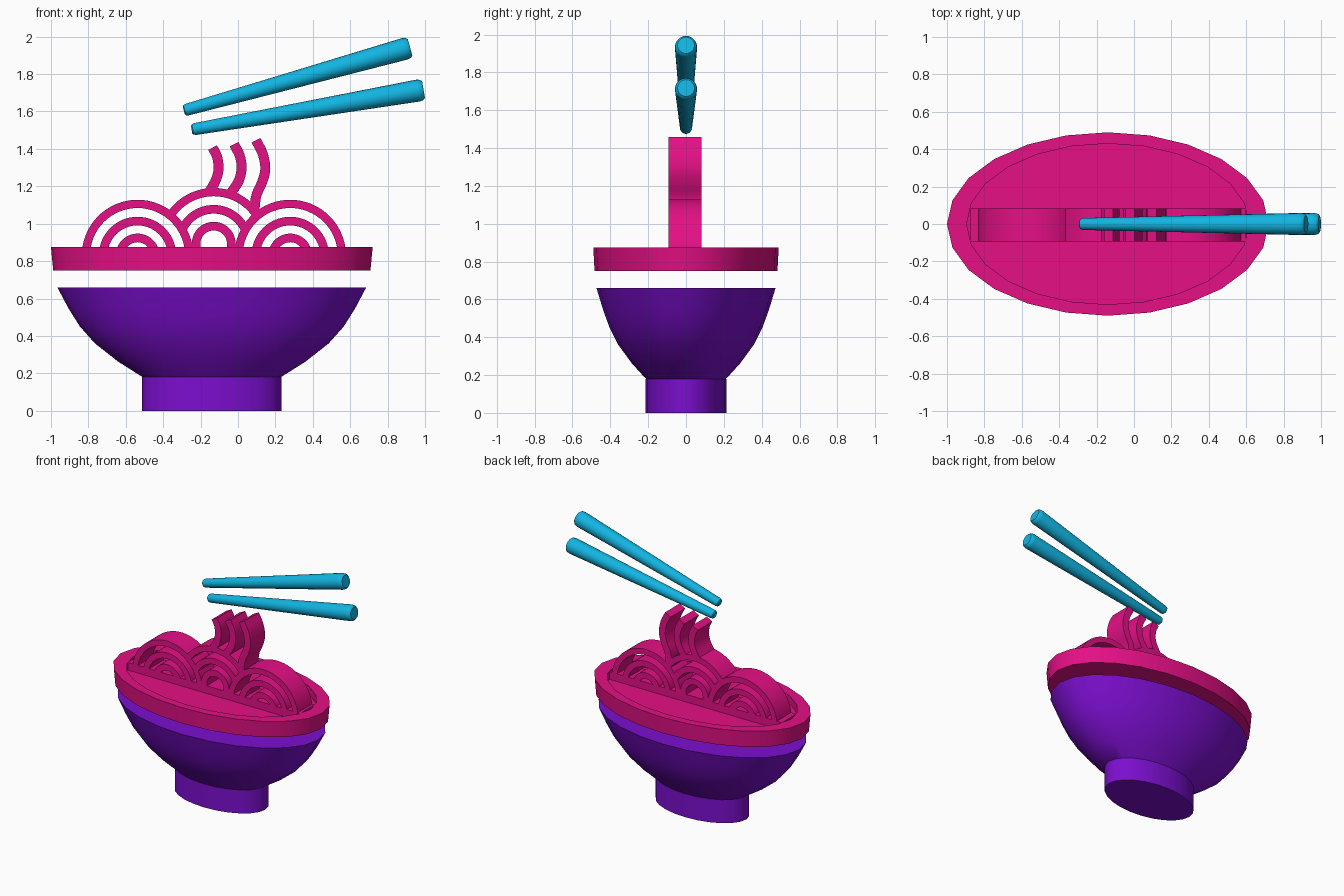
import bpy, bmesh, math
from mathutils import Vector

if "Cube" in bpy.data.objects:
    bpy.data.objects.remove(bpy.data.objects["Cube"])

CX = -0.14            # bowl centre
Y0, Y1 = -0.093, 0.083  # noodle depth


def material(name, col):
    m = bpy.data.materials.new(name)
    m.diffuse_color = (*col, 1)
    m.use_nodes = True
    m.node_tree.nodes["Principled BSDF"].inputs["Base Color"].default_value = m.diffuse_color
    return m


PINK = material("noodle_pink", (0.78, 0.005, 0.235))
PURPLE = material("bowl_purple", (0.2, 0.0045, 0.62))
CYAN = material("chopstick_cyan", (0.006, 0.46, 0.76))


def finish(bm, name, mat, angle=35):
    bmesh.ops.recalc_face_normals(bm, faces=bm.faces)
    me = bpy.data.meshes.new(name)
    bm.to_mesh(me)
    bm.free()
    me.materials.append(mat)
    ob = bpy.data.objects.new(name, me)
    bpy.context.collection.objects.link(ob)
    bpy.ops.object.select_all(action='DESELECT')
    ob.select_set(True)
    bpy.context.view_layer.objects.active = ob
    bpy.ops.object.shade_smooth_by_angle(angle=math.radians(angle))
    return ob


def lathe(name, profile, mat, sides=24, ys=1.0):
    """Closed turned solid from (radius, z) points, squashed along y."""
    bm = bmesh.new()
    rings = []
    for r, z in profile:
        rings.append([bm.verts.new((r * math.cos(a), r * ys * math.sin(a), z))
                      for a in (2 * math.pi * i / sides for i in range(sides))])
    for a, b in zip(rings, rings[1:]):
        for i in range(sides):
            j = (i + 1) % sides
            bm.faces.new((a[i], a[j], b[j], b[i]))
    bm.faces.new(rings[0])
    bm.faces.new(rings[-1])
    return finish(bm, name, mat)


def strip(name, pts, width):
    """Flat ribbon along (x, z) points, extruded through the noodle depth."""
    bm = bmesh.new()
    rows = []
    for i, p in enumerate(pts):
        t = (Vector(pts[min(i + 1, len(pts) - 1)]) - Vector(pts[max(i - 1, 0)])).normalized()
        n = Vector((-t.y, t.x)) * width / 2
        a, b = Vector(p) + n, Vector(p) - n
        rows.append([bm.verts.new((q.x, y, q.y))
                     for q, y in ((a, Y0), (a, Y1), (b, Y1), (b, Y0))])
    for r, s in zip(rows, rows[1:]):
        for i in range(4):
            j = (i + 1) % 4
            bm.faces.new((r[i], r[j], s[j], s[i]))
    bm.faces.new(rows[0])
    bm.faces.new(rows[-1])
    return finish(bm, name, PINK)


def smooth_path(p, n=5):
    """Catmull-Rom through the points."""
    p = [Vector(q) for q in p]
    p = [2 * p[0] - p[1]] + p + [2 * p[-1] - p[-2]]
    out = []
    for i in range(1, len(p) - 2):
        for k in range(n):
            t = k / n
            a, b, c, d = p[i - 1:i + 3]
            out.append(0.5 * (2 * b + (c - a) * t + (2 * a - 5 * b + 4 * c - d) * t * t
                              + (3 * b - a - 3 * c + d) * t ** 3))
    return out + [p[-2]]


# Foot, bowl and the recessed rim floating above it
foot = lathe("bowl_foot", [(0.372, 0), (0.372, 0.18)], PURPLE, ys=0.573)
bowl = lathe("bowl", [(0.37, 0.18), (0.50, 0.262), (0.625, 0.36), (0.705, 0.45),
                      (0.765, 0.545), (0.826, 0.66)], PURPLE, ys=0.573)
rim = lathe("rim", [(0.848, 0.75), (0.86, 0.875), (0.755, 0.875), (0.755, 0.815)],
            PINK, ys=0.57)
for ob in (foot, bowl, rim):
    ob.location.x = CX

# Slab under the noodles
bm = bmesh.new()
bmesh.ops.create_cube(bm, size=1)
for v in bm.verts:
    v.co = (CX + v.co.x * 1.47, (Y0 + Y1) / 2 + v.co.y * (Y1 - Y0), 0.842 + v.co.z * 0.064)
finish(bm, "noodle_base", PINK)

# Noodle coils: two full side groups, one middle group tucked behind them
SIDES = [Vector((-0.537, 0.83)), Vector((0.279, 0.83))]
MID = Vector((-0.13, 0.893))
RINGS = [(0.276, 0.044), (0.184, 0.046), (0.094, 0.046)]


def arc(c, r, steps=32):
    return [c + Vector((r * math.cos(a), r * math.sin(a)))
            for a in (math.pi * i / steps for i in range(steps + 1))]


for g, c in zip(("left", "right"), SIDES):
    for k, (r, w) in enumerate(RINGS):
        strip(f"{g}_coil_{k + 1}", arc(c, r), w)
for k, (r, w) in enumerate(RINGS):
    pts = arc(MID, r, 64)
    pts = [pts[0] - Vector((0, 0.05))] + pts + [pts[-1] - Vector((0, 0.05))]
    pts = [p for p in pts if all((p - s).length > 0.276 for s in SIDES)]
    strip(f"middle_coil_{k + 1}", pts, w)

# Lifted wavy strands
STRANDS = [
    [(-0.136, 1.407), (-0.112, 1.358), (-0.104, 1.294), (-0.118, 1.235), (-0.152, 1.172)],
    [(-0.021, 1.425), (0.009, 1.364), (0.019, 1.299), (0.004, 1.23), (-0.04, 1.16)],
    [(0.096, 1.446), (0.132, 1.374), (0.146, 1.294), (0.130, 1.225), (0.098, 1.15), (0.087, 1.06)],
]
for i, s in enumerate(STRANDS):
    strip(f"strand_{i + 1}", smooth_path(s), 0.053)

# Tapered chopsticks with rounded ends
for name, a, b in (("upper_chopstick", (-0.29, 0, 1.605), (0.92, 0, 1.943)),
                   ("lower_chopstick", (-0.248, 0, 1.503), (0.992, 0, 1.717))):
    a, b = Vector(a), Vector(b)
    L = (b - a).length
    ob = lathe(name, [(0.02, 0), (0.028, 0.006), (0.032, 0.02), (0.059, L - 0.03),
                      (0.055, L - 0.01), (0.045, L)], CYAN, sides=20)
    ob.location = a
    ob.rotation_euler = (b - a).to_track_quat('Z', 'Y').to_euler()
